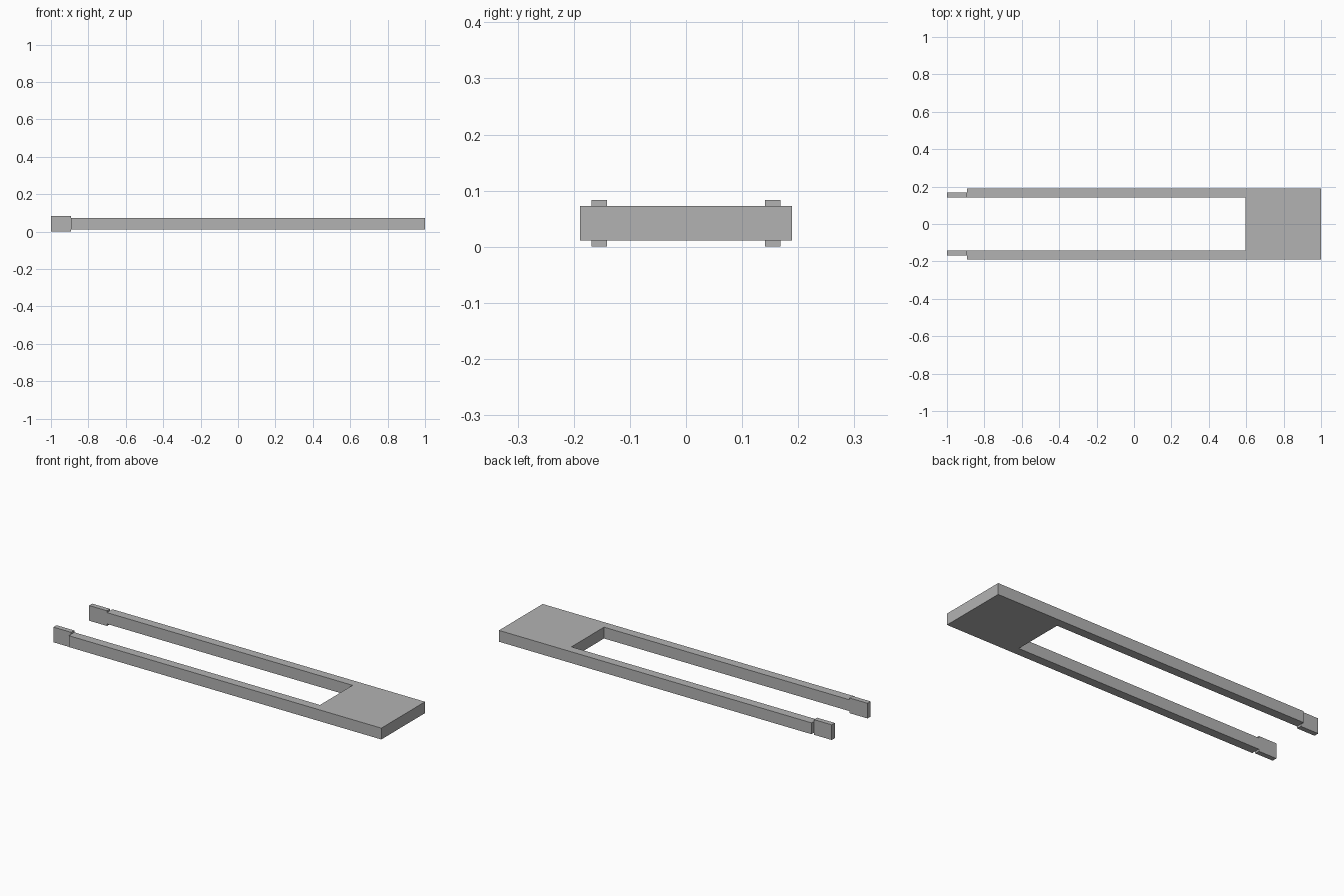
import bpy
import bmesh

cube = bpy.data.objects.get("Cube")
if cube:
    bpy.data.objects.remove(cube, do_unlink=True)

grey = bpy.data.materials.new("plain grey")
grey.use_nodes = True
colour = (0.45, 0.45, 0.45, 1)
grey.diffuse_color = colour
grey.node_tree.nodes["Principled BSDF"].inputs["Base Color"].default_value = colour


def extrude_outline(name, outline, bottom, top):
    """Raise a flat outline in x, y into a solid between two heights."""
    bm = bmesh.new()
    face = bm.faces.new([bm.verts.new((x, y, bottom)) for x, y in outline])
    result = bmesh.ops.extrude_face_region(bm, geom=[face], use_keep_orig=True)
    raised = [v for v in result["geom"] if isinstance(v, bmesh.types.BMVert)]
    bmesh.ops.translate(bm, verts=raised, vec=(0, 0, top - bottom))
    bmesh.ops.recalc_face_normals(bm, faces=bm.faces)
    mesh = bpy.data.meshes.new(name)
    bm.to_mesh(mesh)
    bm.free()
    mesh.materials.append(grey)
    obj = bpy.data.objects.new(name, mesh)
    bpy.context.collection.objects.link(obj)
    return obj


arm_end, slot_end = -0.892, 0.595
inner, outer, tip_outer = 0.141, 0.189, 0.168

# Forked body: solid plate with two long arms
half = [(1, outer), (arm_end, outer), (arm_end, inner), (slot_end, inner)]
mirrored = [(x, -y) for x, y in reversed(half)]
extrude_outline("forked_body", half + mirrored, 0.011, 0.073)

# Thin, taller tips on the arm ends
for side, name in ((1, "back_tip"), (-1, "front_tip")):
    tip = [(-1, inner), (arm_end, inner), (arm_end, tip_outer), (-1, tip_outer)]
    extrude_outline(name, [(x, side * y) for x, y in tip], 0, 0.083)
